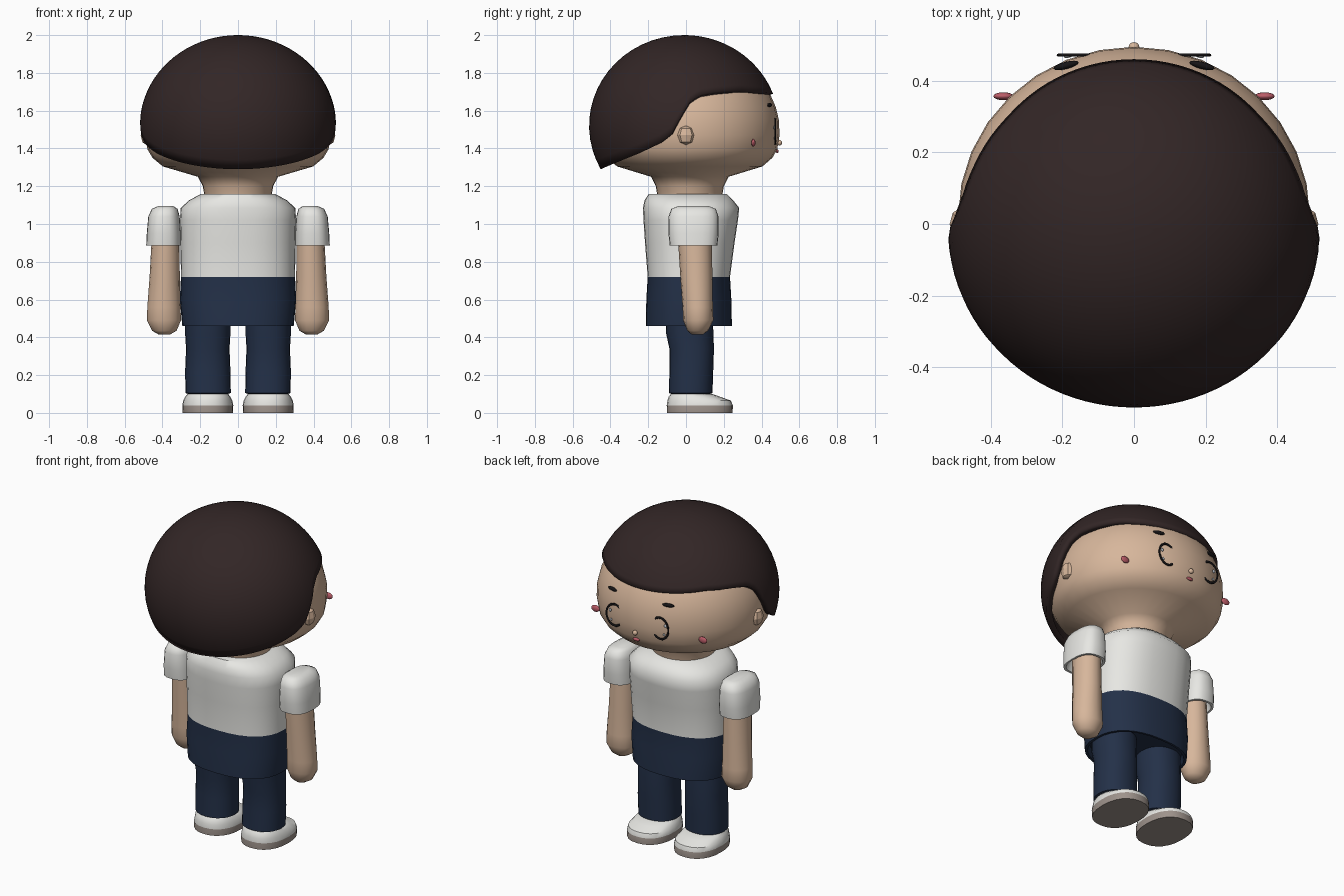
import bpy, bmesh, math

cube = bpy.data.objects.get("Cube")
if cube:
    bpy.data.objects.remove(cube, do_unlink=True)


def material(name, *rgb):
    m = bpy.data.materials.new(name)
    m.use_nodes = True
    m.diffuse_color = (*rgb, 1)
    bsdf = m.node_tree.nodes["Principled BSDF"]
    bsdf.inputs["Base Color"].default_value = (*rgb, 1)
    bsdf.inputs["Roughness"].default_value = 0.8
    return m


SKIN = material("skin", 0.68, 0.47, 0.33)
HAIR = material("dark brown hair", 0.032, 0.019, 0.019)
WHITE = material("white cloth", 0.80, 0.80, 0.77)
NAVY = material("navy cloth", 0.017, 0.030, 0.065)
SOLE = material("taupe sole", 0.34, 0.29, 0.26)
PINK = material("blush pink", 0.50, 0.11, 0.14)
BLACK = material("eye black", 0.008, 0.007, 0.008)
SHINE = material("eye highlight", 0.60, 0.64, 0.70)


def finish(name, bm, mats, rule=None, sharp=40):
    """Turn a bmesh into a smooth object with sharp edges kept."""
    if rule:
        for f in bm.faces:
            f.material_index = rule(f.calc_center_median().z)
    for f in bm.faces:
        f.smooth = True
    me = bpy.data.meshes.new(name)
    bm.to_mesh(me)
    bm.free()
    for m in mats:
        me.materials.append(m)
    me.set_sharp_from_angle(angle=math.radians(sharp))
    ob = bpy.data.objects.new(name, me)
    bpy.context.collection.objects.link(ob)
    return ob


def loft(name, rings, mats, segs=24, power=2.0, rule=None, sharp=40):
    """Stack of rounded rings, each (z, centre x, centre y, radius x, radius y)."""
    bm = bmesh.new()
    loops = []
    for z, cx, cy, rx, ry in rings:
        loop = []
        for i in range(segs):
            a = math.tau * i / segs
            c, s = math.cos(a), math.sin(a)
            px = math.copysign(abs(c) ** (2 / power), c)
            py = math.copysign(abs(s) ** (2 / power), s)
            loop.append(bm.verts.new((cx + rx * px, cy + ry * py, z)))
        loops.append(loop)
    for a, b in zip(loops, loops[1:]):
        for i in range(segs):
            k = (i + 1) % segs
            bm.faces.new((a[i], a[k], b[k], b[i]))
    bm.faces.new(loops[0])
    bm.faces.new(loops[-1])
    bmesh.ops.recalc_face_normals(bm, faces=bm.faces)
    return finish(name, bm, mats, rule, sharp)


def blob(name, loc, size, mat, turn=0.0, segs=16):
    """Small squashed sphere."""
    bm = bmesh.new()
    bmesh.ops.create_uvsphere(bm, u_segments=segs, v_segments=segs // 2, radius=1)
    ob = finish(name, bm, [mat])
    ob.location, ob.scale, ob.rotation_euler.z = loc, size, turn
    return ob


# Head and neck in one turned shape
head_profile = [(1.14, .17), (1.20, .18), (1.25, .205), (1.305, .385), (1.35, .437),
                (1.395, .463), (1.47, .475), (1.55, .472), (1.62, .455), (1.70, .42),
                (1.80, .34), (1.90, .18)]
loft("head", [(z, 0, .02, r * 1.035, r) for z, r in head_profile], [SKIN], segs=32, sharp=60)

# Hair cap whose lower edge drops from the fringe to the nape
hair_edge = [(-1, 1.29), (-.75, 1.33), (-.49, 1.375), (-.24, 1.43), (-.13, 1.475),
             (-.03, 1.57), (.07, 1.65), (.18, 1.685), (.36, 1.70), (.68, 1.71), (1, 1.69)]


def edge_height(c):
    for (c0, z0), (c1, z1) in zip(hair_edge, hair_edge[1:]):
        if c <= c1:
            return z0 + (z1 - z0) * (c - c0) / (c1 - c0)
    return hair_edge[-1][1]


def build_hair(cols=96, rows=18):
    bm = bmesh.new()
    top = bm.verts.new((0, -.01, 2.0))
    grid = []
    for i in range(cols):
        a = math.tau * i / cols
        s, c = math.sin(a), math.cos(a)
        end = math.acos((edge_height(c) - 1.52) / .48)
        column = []
        for j in range(1, rows + 1):
            p = end * j / rows
            column.append(bm.verts.new((.52 * s * math.sin(p),
                                        -.01 + .503 * c * math.sin(p),
                                        1.52 + .48 * math.cos(p))))
        grid.append(column)
    for i in range(cols):
        a, b = grid[i], grid[(i + 1) % cols]
        bm.faces.new((top, b[0], a[0]))
        for j in range(rows - 1):
            bm.faces.new((a[j], b[j], b[j + 1], a[j + 1]))
    ob = finish("hair", bm, [HAIR])
    shell = ob.modifiers.new("thickness", "SOLIDIFY")
    shell.thickness = .035
    shell.offset = -1


build_hair()

# Torso: white shirt above, navy hem below, hollow underneath
loft("torso", [(.50, 0, .015, .27, .20), (.46, 0, .015, .28, .215), (.46, 0, .015, .295, .228),
               (.60, 0, .015, .308, .225), (.72, 0, .015, .302, .218), (.90, 0, .02, .305, .237),
               (1.02, 0, .025, .308, .25), (1.085, 0, .027, .303, .255),
               (1.125, 0, .015, .26, .235), (1.16, 0, .008, .195, .205)],
     [WHITE, NAVY], segs=32, power=2.4, rule=lambda z: 1 if z < .72 else 0, sharp=50)

# Nose and mouth
blob("nose", (0, .495, 1.43), (.015, .013, .015), SKIN)
blob("mouth", (0, .483, 1.385), (.022, .008, .010), PINK)

for side, s in (("left", 1), ("right", -1)):
    # Limbs
    loft(side + "_leg", [(.10, s * .158, .025, .105, .10), (.105, s * .158, .025, .12, .115),
                         (.22, s * .16, .028, .12, .116), (.34, s * .16, .03, .115, .118),
                         (.42, s * .16, .02, .12, .125), (.56, s * .16, .015, .12, .125)],
         [NAVY], power=2.2)
    loft(side + "_arm", [(.415, s * .39, .06, .03, .03), (.435, s * .39, .062, .065, .055),
                         (.49, s * .392, .065, .09, .08), (.56, s * .392, .062, .088, .08),
                         (.72, s * .388, .055, .08, .085), (.96, s * .383, .045, .072, .09)],
         [SKIN], segs=16, sharp=60)
    loft(side + "_sleeve", [(.94, s * .392, .04, .07, .09), (.885, s * .394, .04, .08, .112),
                            (.885, s * .394, .04, .092, .126), (.95, s * .393, .04, .09, .133),
                            (1.04, s * .392, .04, .083, .132), (1.08, s * .388, .04, .068, .118),
                            (1.095, s * .382, .04, .04, .08)],
         [WHITE], power=2.6, sharp=50)
    # Shoe with a darker sole band
    loft(side + "_shoe", [(0, s * .16, .073, .133, .174), (.04, s * .16, .073, .135, .175),
                          (.065, s * .16, .07, .13, .168), (.085, s * .16, .045, .12, .137),
                          (.10, s * .16, .03, .108, .11)],
         [WHITE, SOLE], power=2.3, rule=lambda z: 1 if z < .03 else 0)
    # Ear and face details
    blob(side + "_ear", (s * .485, 0, 1.47), (.03, .045, .052), SKIN, segs=8)
    blob(side + "_cheek", (s * .365, .357, 1.43), (.028, .011, .020), PINK)
    blob(side + "_eyebrow", (s * .19, .443, 1.63), (.036, .010, .011), BLACK, turn=-s * .25)
    blob(side + "_eye_upper_highlight", (s * .188, .468, 1.51), (.009, .005, .011), SHINE, segs=10)
    blob(side + "_eye_lower_highlight", (s * .180, .470, 1.455), (.007, .005, .008), SHINE, segs=10)
    bpy.ops.mesh.primitive_torus_add(major_segments=32, minor_segments=8, major_radius=.065,
                                     minor_radius=.007, location=(s * .155, .472, 1.49),
                                     rotation=(math.pi / 2, 0, 0))
    eye = bpy.context.object
    eye.name = side + "_eye_outline"
    eye.scale = (.85, 1, .6)
    eye.data.materials.append(BLACK)
    bpy.ops.object.shade_smooth()
